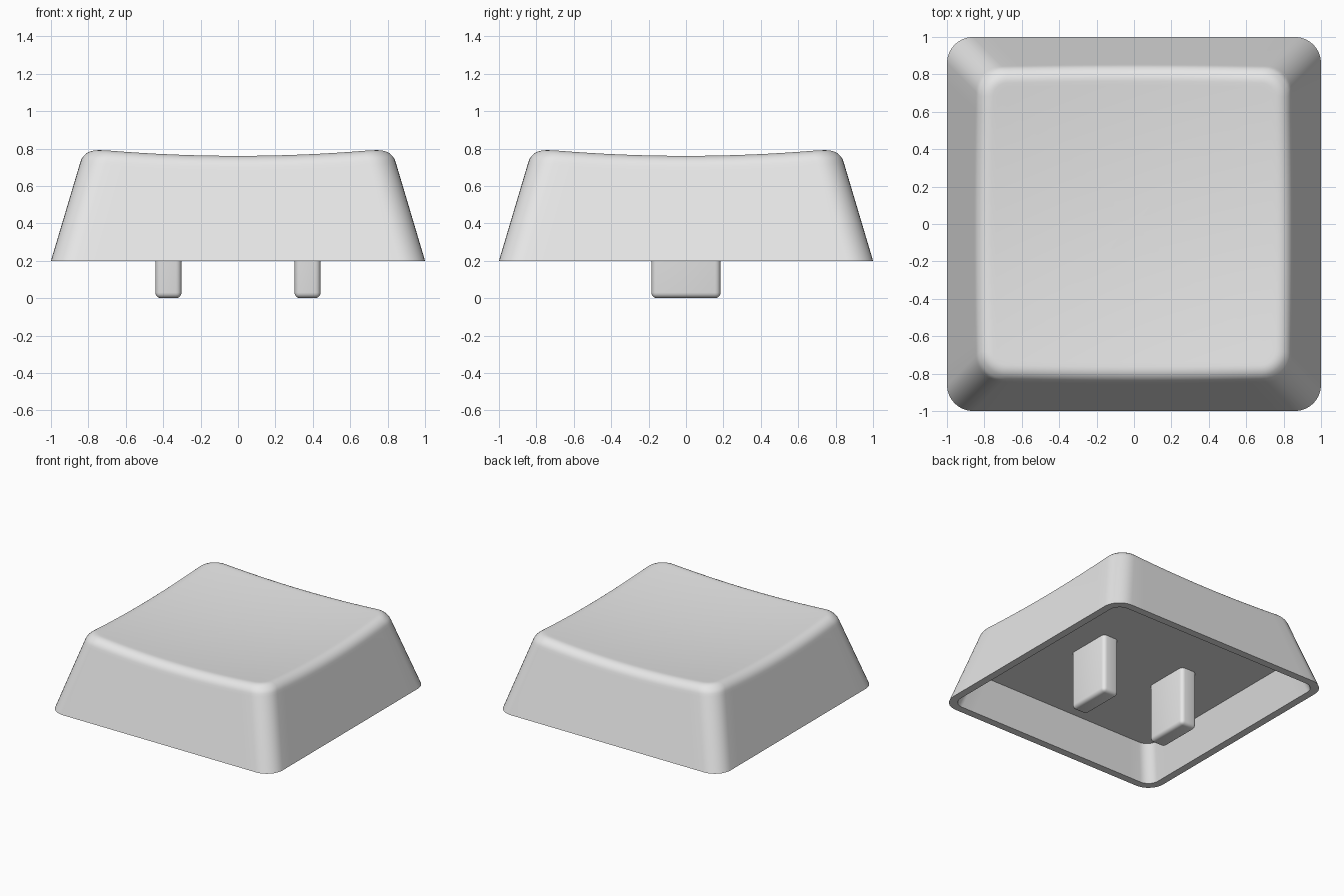
import bpy, bmesh, math

if "Cube" in bpy.data.objects:
    bpy.data.objects.remove(bpy.data.objects["Cube"])

grey = bpy.data.materials.new("light grey plastic")
grey.diffuse_color = (0.8, 0.8, 0.8, 1)
grey.use_nodes = True
grey.node_tree.nodes["Principled BSDF"].inputs["Base Color"].default_value = grey.diffuse_color

BASE, CEILING, TAPER = 0.2, 0.47, 0.3
RADIUS, FILLET = 0.14, 0.09


def dish(x, y):
    """Height of the scooped top."""
    return 0.725 + 0.061 * (x * x + y * y)


def square_at(z):
    """Half width of the tapered outer wall at a height."""
    return 1 - TAPER * (z - BASE)


# (unit side position, outward direction) pairs round a rounded square
SPOTS = []
CORNERS = [(1, 1), (-1, 1), (-1, -1), (1, -1)]
for q, (cx, cy) in enumerate(CORNERS):
    for i in range(9):
        a = math.radians(90 * q + 90 * i / 8)
        SPOTS.append((cx, cy, math.cos(a), math.sin(a)))
    nx, ny = CORNERS[(q + 1) % 4]
    a = math.radians(90 * (q + 1))
    for i in range(1, 16):
        t = i / 16
        SPOTS.append((cx + (nx - cx) * t, cy + (ny - cy) * t, math.cos(a), math.sin(a)))


def spot(s, half, r):
    return (s[0] * (half - r) + s[2] * r, s[1] * (half - r) + s[3] * r)


def flat_ring(half, r, z):
    return [(*spot(s, half, r), z) for s in SPOTS]


def edge_ring(inset, drop):
    """Ring following the dished top edge; inset is measured from the sharp edge."""
    ring = []
    for s in SPOTS:
        half = square_at(dish(*spot(s, 0.825, RADIUS)))
        x, y = spot(s, half - inset, RADIUS - max(inset, 0))
        ring.append((x, y, dish(x, y) - drop))
    return ring


# Cavity and rim
rings = [
    flat_ring(0.94 - TAPER * (CEILING - BASE), 0.09, CEILING),
    flat_ring(0.94, 0.09, BASE),
    flat_ring(1.0, RADIUS, BASE),
]

# Rounded top edge, from the sloping wall to the dish
tilt = math.atan(TAPER)
reach = FILLET * math.tan((math.pi / 2 - tilt) / 2)
for i in range(9):
    a = tilt + (math.pi / 2 - tilt) * i / 8
    inset = reach - FILLET * math.cos(a)
    drop = FILLET * (1 - math.sin(a))
    if i == 0:
        rings.append(edge_ring(inset - 0.02 * TAPER, drop + 0.02))
    rings.append(edge_ring(inset, drop))

# Dished top, shrinking towards the middle
lip = rings[-1]
for k in (0.97, 0.85, 0.7, 0.55, 0.4, 0.25, 0.12):
    rings.append([(x * k, y * k, dish(x * k, y * k)) for x, y, z in lip])

bm = bmesh.new()
loops = [[bm.verts.new(p) for p in ring] for ring in rings]
n = len(SPOTS)
for lo, hi in zip(loops, loops[1:]):
    for i in range(n):
        j = (i + 1) % n
        bm.faces.new((lo[i], lo[j], hi[j], hi[i]))
bm.faces.new(loops[0])
centre = bm.verts.new((0, 0, dish(0, 0)))
for i in range(n):
    bm.faces.new((loops[-1][i], loops[-1][(i + 1) % n], centre))
bmesh.ops.recalc_face_normals(bm, faces=bm.faces)


def finish(bm, name):
    mesh = bpy.data.meshes.new(name)
    bm.to_mesh(mesh)
    bm.free()
    mesh.materials.append(grey)
    obj = bpy.data.objects.new(name, mesh)
    bpy.context.collection.objects.link(obj)
    bpy.ops.object.select_all(action='DESELECT')
    obj.select_set(True)
    bpy.context.view_layer.objects.active = obj
    bpy.ops.object.shade_smooth_by_angle(angle=math.radians(35))
    return obj


finish(bm, "key_cap")

# Two rounded mounting prongs under the ceiling
for side, name in ((-1, "left_prong"), (1, "right_prong")):
    bm = bmesh.new()
    bmesh.ops.create_cube(bm, size=1)
    for v in bm.verts:
        v.co = (side * 0.372 + v.co.x * 0.14, v.co.y * 0.37, 0.0 if v.co.z < 0 else CEILING + 0.01)
    edges = [e for e in bm.edges if any(v.co.z < 0.01 for v in e.verts)]
    bmesh.ops.bevel(bm, geom=edges, offset=0.03, segments=4, profile=0.5, affect='EDGES')
    finish(bm, name)
